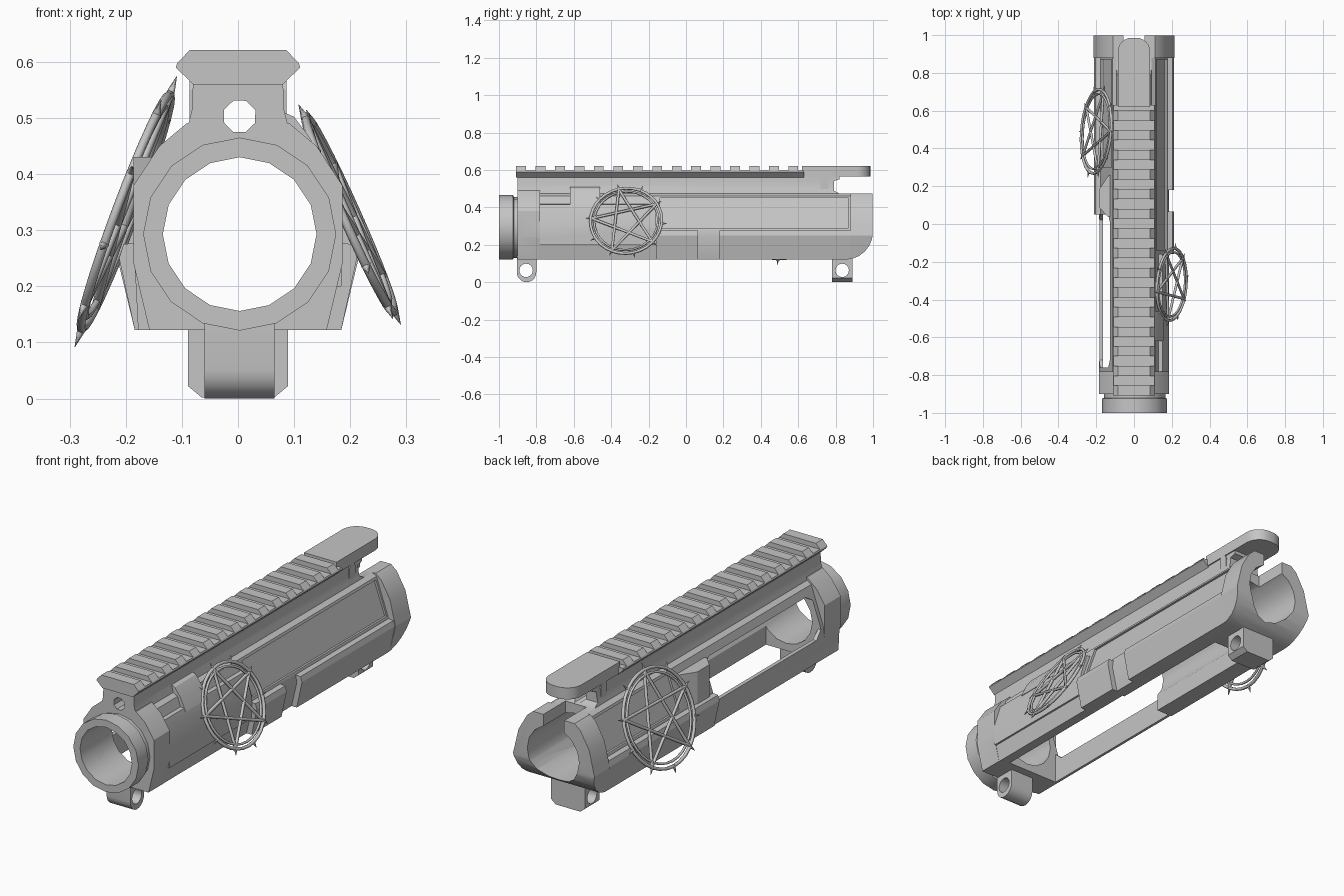
import bpy, bmesh, math
from mathutils import Matrix, Vector

if "Cube" in bpy.data.objects:
    bpy.data.objects.remove(bpy.data.objects["Cube"], do_unlink=True)

grey = bpy.data.materials.new("plain grey")
grey.use_nodes = True
grey.diffuse_color = (0.56, 0.56, 0.56, 1)
grey.node_tree.nodes["Principled BSDF"].inputs["Base Color"].default_value = grey.diffuse_color


def finish(name, bm):
    bmesh.ops.recalc_face_normals(bm, faces=bm.faces)
    mesh = bpy.data.meshes.new(name)
    bm.to_mesh(mesh)
    bm.free()
    mesh.materials.append(grey)
    obj = bpy.data.objects.new(name, mesh)
    bpy.context.collection.objects.link(obj)
    return obj


def prism(name, pts, axis, a, b):
    """Extrude a 2D outline along an axis from a to b."""
    place = {"x": lambda p, d: (d, p[0], p[1]),
             "y": lambda p, d: (p[0], d, p[1]),
             "z": lambda p, d: (p[0], p[1], d)}[axis]
    bm = bmesh.new()
    lo = [bm.verts.new(place(p, a)) for p in pts]
    hi = [bm.verts.new(place(p, b)) for p in pts]
    bm.faces.new(lo)
    bm.faces.new(hi)
    for i in range(len(pts)):
        j = (i + 1) % len(pts)
        bm.faces.new((lo[i], lo[j], hi[j], hi[i]))
    return finish(name, bm)


def box(name, x, y, z):
    return prism(name, [(x[0], z[0]), (x[1], z[0]), (x[1], z[1]), (x[0], z[1])], "y", *y)


def arc(cx, cy, r, start, end, n):
    steps = [math.radians(start + (end - start) * i / n) for i in range(n + 1)]
    return [(cx + r * math.cos(t), cy + r * math.sin(t)) for t in steps]


def disc(cx, cy, r, n, start=90):
    return arc(cx, cy, r, start, start + 360, n)[:-1]


def both(half):
    """Mirror a half outline, listed bottom to top, across x = 0."""
    return half + [(-x, z) for x, z in reversed(half)]


def side(pts, s):
    return [(s * x, z) for x, z in pts]


def boolean(target, tool, operation):
    mod = target.modifiers.new(operation, "BOOLEAN")
    mod.object, mod.operation, mod.solver = tool, operation, "EXACT"
    graph = bpy.context.evaluated_depsgraph_get()
    mesh = bpy.data.meshes.new_from_object(target.evaluated_get(graph))
    target.modifiers.clear()
    target.data = mesh
    bpy.data.objects.remove(tool, do_unlink=True)


def lathe(bm, profile, n, matrix):
    """Turn a closed (radius, height) outline about local z."""
    rows = []
    for i in range(n):
        t = 2 * math.pi * i / n
        rows.append([bm.verts.new(matrix @ Vector((r * math.cos(t), r * math.sin(t), h)))
                     for r, h in profile])
    m = len(profile)
    for i in range(n):
        a, b = rows[i], rows[(i + 1) % n]
        for k in range(m):
            bm.faces.new((a[k], a[(k + 1) % m], b[(k + 1) % m], b[k]))


def smooth(obj, angle=27):
    bpy.ops.object.select_all(action="DESELECT")
    obj.select_set(True)
    bpy.context.view_layer.objects.active = obj
    bpy.ops.object.shade_smooth_by_angle(angle=math.radians(angle))


BORE_Z = 0.293

# Main body with flat sloping upper sides and a narrow neck
body = prism("receiver_body", both([(0.157, 0.122), (0.184, 0.24), (0.178, 0.28), (0.115, 0.462),
                                    (0.092, 0.475), (0.082, 0.515), (0.08, 0.57)]), "y", -0.9, 0.9)
boolean(body, prism("handle_gap", [(0.82, 0.475), (1.1, 0.475), (1.1, 0.7), (0.82, 0.7),
                                   (0.82, 0.55), (0.79, 0.54), (0.79, 0.49)], "x", -0.3, 0.3),
        "DIFFERENCE")

# Front block, lower bands, rear frame and side bosses
front_half = [(0.158, 0.122), (0.186, 0.24), (0.186, 0.38), (0.14, 0.45), (0.092, 0.49)]
sill = [(0.1, 0.122), (0.178, 0.122), (0.184, 0.24), (0.1, 0.24)]
band = [(0.1, 0.122), (0.184, 0.122), (0.212, 0.25), (0.204, 0.275), (0.1, 0.285)]
boss = [(0.1, 0.2), (0.184, 0.2), (0.186, 0.3), (0.15, 0.415), (0.1, 0.42)]
hump = [(0.07, 0.4), (0.158, 0.4), (0.128, 0.465), (0.1, 0.502), (0.07, 0.515)]
deflector = [(-0.08, 0.04), (-0.14, 0.04), (-0.186, 0.09), (-0.186, 0.18), (-0.14, 0.25), (-0.08, 0.3)]
frame = both([(0.184, 0.122), (0.215, 0.25), (0.205, 0.29), (0.186, 0.37), (0.14, 0.45), (0.11, 0.475)])
panel = [(0.165, 0.29), (0.3, 0.29), (0.25, 0.45), (0.108, 0.45)]
for part in (
    prism("front_block", both(front_half), "y", -0.9, -0.78),
    prism("right_sill", side(sill, -1), "y", -0.895, 0.1),
    prism("left_band", band, "y", 0.18, 0.95),
    prism("right_band", side(band, -1), "y", 0.05, 0.95),
    prism("catch_boss", band, "y", -0.16, 0.065),
    prism("left_boss", boss, "y", -0.78, -0.16),
    prism("left_hump", hump, "y", -0.62, -0.46),
    prism("deflector", deflector, "z", 0.27, 0.43),
):
    boolean(body, part, "UNION")

# Shallow side panels, then the frame that closes them at the rear
boolean(body, prism("left_panel", panel, "y", -0.14, 0.87), "DIFFERENCE")
boolean(body, prism("right_panel", side(panel, -1), "y", 0.3, 0.87), "DIFFERENCE")
boolean(body, prism("rear_frame", frame, "y", 0.88, 0.997), "UNION")

# Rounded lower rear corner
boolean(body, prism("corner_cut", arc(0.85, 0.27, 0.15, -90, 0, 6) + [(1.1, 0.27), (1.1, 0), (0.85, 0)],
                    "x", -0.4, 0.4), "DIFFERENCE")

# Pivot lugs
front_lug = prism("front_lug", [(-0.8, 0.15), (-0.905, 0.15)] + arc(-0.8525, 0.052, 0.052, 180, 360, 10),
                  "x", -0.06, 0.065)
rear_lug = prism("rear_lug", both([(0.065, 0.002), (0.089, 0.022), (0.089, 0.15)]), "y", 0.78, 0.89)
for lug, y in ((front_lug, -0.855), (rear_lug, 0.835)):
    boolean(lug, prism("pin_hole", disc(y, 0.063, 0.036, 16), "x", -0.2, 0.2), "DIFFERENCE")
    boolean(body, lug, "UNION")

# Bore, upper tube hole, side port, bottom openings and rear channel
for cutter in (
    prism("bore", disc(0.003, BORE_Z, 0.137, 16), "y", -1.1, 1.1),
    prism("tube_hole", disc(0.003, 0.503, 0.03, 8, 67), "y", -1.1, 1.1),
    prism("side_port", [(-0.72, 0.235), (0.02, 0.235), (0.05, 0.27), (0.05, 0.4), (0.01, 0.425),
                        (-0.72, 0.425), (-0.76, 0.4), (-0.76, 0.27)], "x", -0.4, -0.05),
    box("bottom_opening", (-0.165, 0.11), (-0.76, 0.05), (0.05, 0.31)),
    box("bottom_slot", (-0.1, 0.1), (0.0, 0.7), (0.05, 0.25)),
    box("rear_channel", (-0.055, 0.055), (0.83, 1.1), (0.35, 0.6)),
):
    boolean(body, cutter, "DIFFERENCE")
smooth(body)

# Collar around the front of the bore
bm = bmesh.new()
lathe(bm, [(0.137, -1), (0.172, -1), (0.172, -0.925), (0.163, -0.92), (0.163, -0.9), (0.137, -0.9)], 16,
      Matrix.Translation((0.003, 0, BORE_Z)) @ Matrix.Rotation(math.radians(-90), 4, "X"))
smooth(finish("front_collar", bm))

# Top rail and its teeth
prism("rail_base", both([(0.08, 0.56), (0.111, 0.59), (0.108, 0.598)]), "y", -0.908, 0.63)
for i in range(15):
    y = -0.882 + 0.104 * i
    prism("rail_tooth", both([(0.109, 0.597), (0.086, 0.621)]), "y", y - 0.026, y + 0.026)

# Pull handle with a rounded end
handle = [(-0.086, 0.62), (0.086, 0.62)] + arc(0.011, 0.911, 0.075, 0, 90, 6) + arc(-0.011, 0.911, 0.075, 90, 180, 6)
smooth(prism("pull_handle", handle, "z", 0.566, 0.621))

# Latch plates on the neck
plate = arc(0.74, 0.55, 0.022, 0, 180, 6) + arc(0.74, 0.492, 0.022, 180, 360, 6)
for s in (-1, 1):
    prism("latch_plate", plate, "x", s * 0.07, s * 0.086)


# Round star emblems: two rings, five bars and a crown of spikes
def rod(bm, a, b, r1, r2, matrix):
    d = b - a
    turn = d.to_track_quat("Z", "Y").to_matrix().to_4x4()
    bmesh.ops.create_cone(bm, cap_ends=True, segments=6, radius1=r1, radius2=r2, depth=d.length,
                          matrix=matrix @ Matrix.Translation((a + b) / 2) @ turn)


def emblem(name, centre, along, up, radius, spin):
    y = Vector(up).normalized()
    z = Vector(along).cross(y).normalized()
    matrix = Matrix((y.cross(z), y, z)).transposed().to_4x4()
    matrix = Matrix.Translation(centre) @ matrix @ Matrix.Rotation(math.radians(spin), 4, "Z")

    def polar(r, deg):
        t = math.radians(deg)
        return Vector((r * math.cos(t), r * math.sin(t), 0))

    bm = bmesh.new()
    for r, tube in ((0.97, 0.008), (0.87, 0.006)):
        lathe(bm, disc(r * radius, 0, tube, 6), 32, matrix)
    for i in range(5):
        rod(bm, polar(radius * 0.95, 90 + 72 * i), polar(radius * 0.95, 234 + 72 * i),
            0.0075, 0.0075, matrix)
    for i in range(10):
        rod(bm, polar(radius * 0.95, 90 + 36 * i), polar(radius * 1.12, 90 + 36 * i),
            0.009, 0.0005, matrix)
    smooth(finish(name, bm), 62)


emblem("left_emblem", (0.199, -0.32, 0.328), (0.07, 1, 0), (-0.17, 0, 0.38), 0.197, 12)
emblem("right_emblem", (-0.2, 0.49, 0.333), (-0.08, -1, 0), (0.162, 0, 0.43), 0.23, 0)
